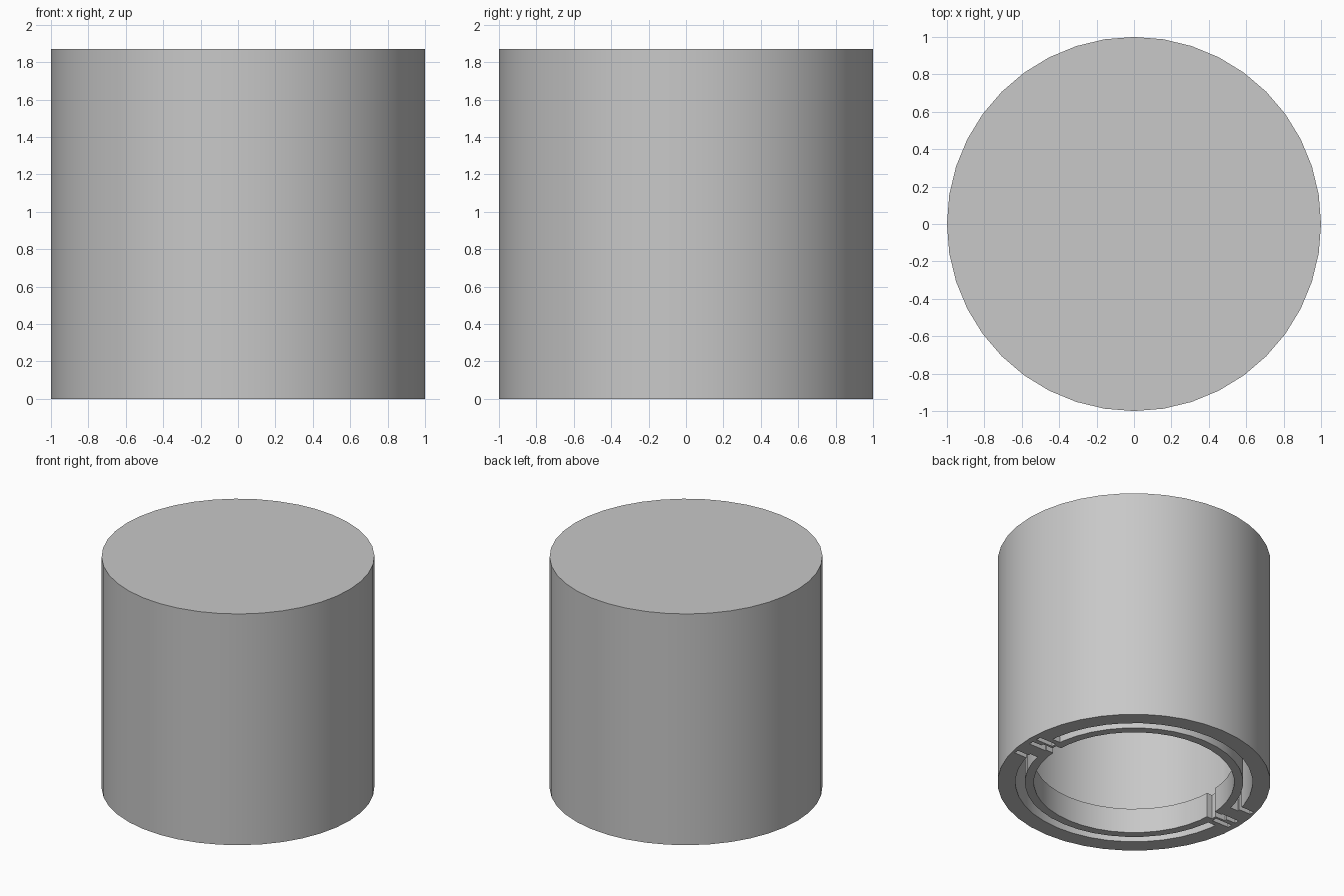
import bpy, bmesh, math
from mathutils import Matrix, Vector

cube = bpy.data.objects.get("Cube")
if cube:
    bpy.data.objects.remove(cube, do_unlink=True)

SEGMENTS = 40
HEIGHT = 1.87
CAVITY_R, RING_OUT, RING_IN = 0.87, 0.80, 0.735
RING_H = 0.2

grey = bpy.data.materials.new("mid grey")
grey.use_nodes = True
colour = (0.58, 0.58, 0.58, 1)
grey.diffuse_color = colour
grey.node_tree.nodes["Principled BSDF"].inputs["Base Color"].default_value = colour


def finish(name, bm):
    bmesh.ops.remove_doubles(bm, verts=bm.verts, dist=0.0001)
    bmesh.ops.recalc_face_normals(bm, faces=bm.faces)
    mesh = bpy.data.meshes.new(name)
    bm.to_mesh(mesh)
    bm.free()
    mesh.materials.append(grey)
    obj = bpy.data.objects.new(name, mesh)
    bpy.context.collection.objects.link(obj)
    return obj


def revolve(name, profile, closed=False):
    bm = bmesh.new()
    verts = [bm.verts.new((r, 0, z)) for r, z in profile]
    pairs = list(zip(verts, verts[1:]))
    if closed:
        pairs.append((verts[-1], verts[0]))
    edges = [bm.edges.new(p) for p in pairs]
    bmesh.ops.spin(bm, geom=verts + edges, axis=(0, 0, 1), cent=(0, 0, 0),
                   angle=math.tau, steps=SEGMENTS)
    return finish(name, bm)


def paired_boxes(name, boxes):
    """Boxes given as (low corner, high corner), repeated half a turn round."""
    bm = bmesh.new()
    for low, high in boxes:
        low, high = Vector(low), Vector(high)
        size = Matrix.Diagonal((high - low).to_4d())
        place = Matrix.Translation((low + high) / 2) @ size
        for turn in (0, math.pi):
            bmesh.ops.create_cube(bm, size=1, matrix=Matrix.Rotation(turn, 4, "Z") @ place)
    return finish(name, bm)


def cut(obj, cutter):
    mod = obj.modifiers.new("cut", "BOOLEAN")
    mod.operation = "DIFFERENCE"
    mod.solver = "EXACT"
    mod.object = cutter
    bpy.context.view_layer.objects.active = obj
    bpy.ops.object.modifier_apply(modifier=mod.name)


# Hollow outer body, closed at the top and open below
shell = revolve("outer_shell", [(0, HEIGHT), (1, HEIGHT), (1, 0), (CAVITY_R, 0),
                                (CAVITY_R, HEIGHT - 0.13), (0, HEIGHT - 0.13)])

# Thin ring just inside the mouth, leaving a narrow groove round it
ring = revolve("inner_ring", [(RING_OUT, 0), (RING_OUT, RING_H),
                              (RING_IN, RING_H), (RING_IN, 0)], closed=True)

# Bridges that tie the ring to the shell on both sides
bridges = paired_boxes("ring_bridges", [((-0.89, -0.1, 0), (-0.78, 0.0, RING_H)),
                                       ((-0.89, 0.06, 0), (-0.78, 0.17, RING_H))])

# Radial locking slots and the break in the ring
slots = paired_boxes("slot_cutter", [((-0.95, y, -0.1), (-0.80, y + 0.04, RING_H + 0.1))
                                     for y in (-0.06, 0.02, 0.19)])
gap = paired_boxes("gap_cutter", [((-0.9, -0.04, -0.1), (-0.7, 0.05, RING_H + 0.1))])
cut(shell, slots)
cut(bridges, slots)
cut(ring, gap)
for cutter in (slots, gap):
    bpy.data.objects.remove(cutter, do_unlink=True)

# Smooth curved walls with crisp rims
for obj in (shell, ring):
    bpy.ops.object.select_all(action="DESELECT")
    obj.select_set(True)
    bpy.context.view_layer.objects.active = obj
    bpy.ops.object.shade_smooth_by_angle(angle=math.radians(30))
